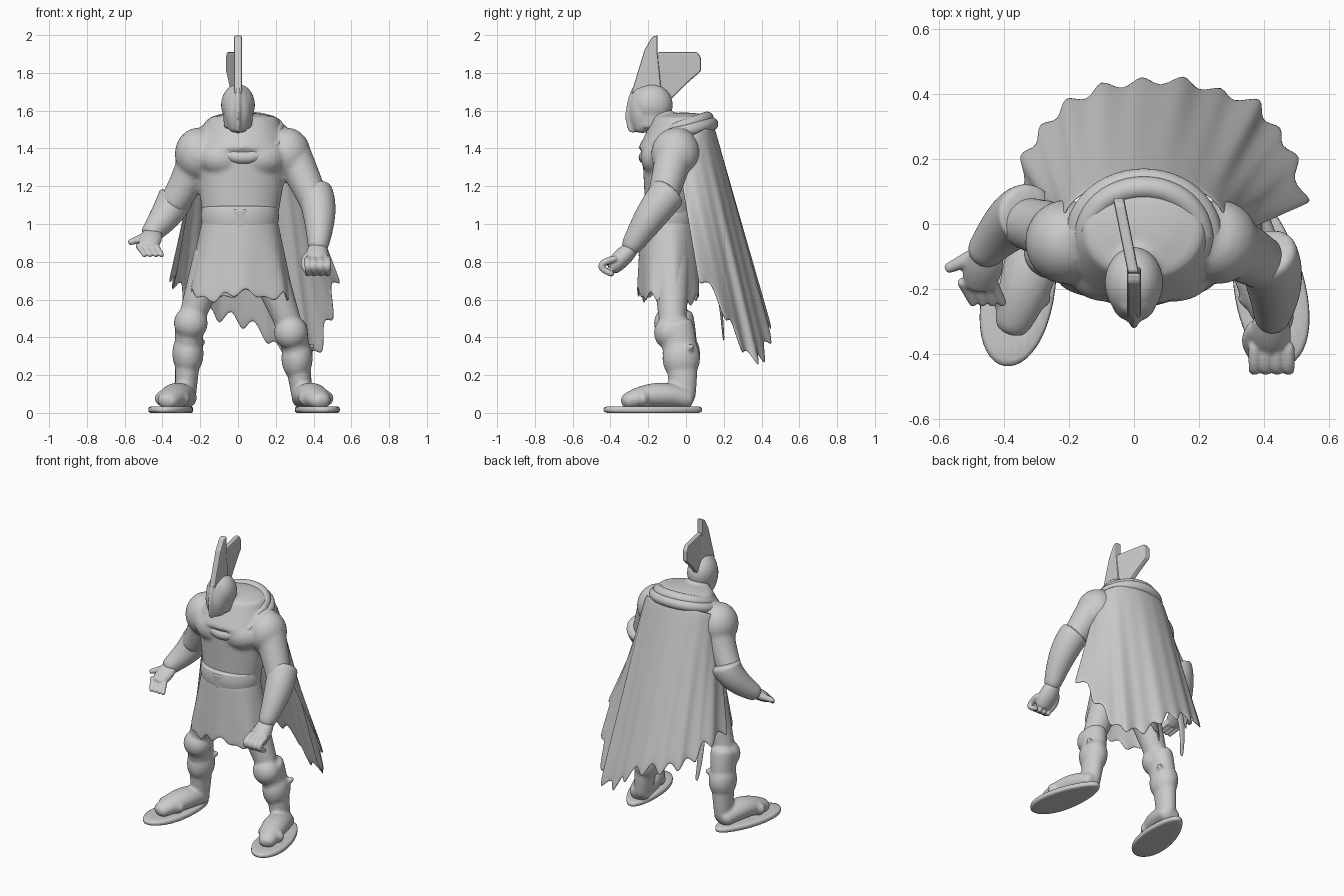
import bpy, bmesh, random
from math import sin, cos, pi, radians
from mathutils import Vector

if "Cube" in bpy.data.objects:
    bpy.data.objects.remove(bpy.data.objects["Cube"])
random.seed(4)

clay = bpy.data.materials.new("clay_grey")
clay.use_nodes = True
shade = (0.6, 0.6, 0.6, 1)
clay.diffuse_color = shade
clay.node_tree.nodes["Principled BSDF"].inputs["Base Color"].default_value = shade


def finish(name, bm, subsurf=2, thickness=0, smooth=True):
    """Turn a bmesh into a named object with its material and modifiers."""
    bmesh.ops.recalc_face_normals(bm, faces=bm.faces)
    mesh = bpy.data.meshes.new(name)
    bm.to_mesh(mesh)
    bm.free()
    mesh.materials.append(clay)
    for face in mesh.polygons:
        face.use_smooth = smooth
    part = bpy.data.objects.new(name, mesh)
    bpy.context.collection.objects.link(part)
    if thickness:
        solid = part.modifiers.new("thickness", "SOLIDIFY")
        solid.thickness = thickness
        solid.offset = 0
    if subsurf:
        soft = part.modifiers.new("softening", "SUBSURF")
        soft.levels = soft.render_levels = subsurf
    return part


def fuse(name, parts, voxel=.012, rounds=6):
    """Melt overlapping parts into one smooth body."""
    bm = bmesh.new()
    graph = bpy.context.evaluated_depsgraph_get()
    for part in parts:
        bm.from_mesh(part.evaluated_get(graph).to_mesh())
    for part in parts:
        bpy.data.objects.remove(part)
    body = finish(name, bm, subsurf=0)
    melt = body.modifiers.new("melt", "REMESH")
    melt.mode = "VOXEL"
    melt.voxel_size = voxel
    melt.use_smooth_shade = True
    relax = body.modifiers.new("relax", "SMOOTH")
    relax.iterations = rounds


def skin(name, rows, closed=True, caps=True, **options):
    """Bridge rows of points with quads."""
    bm = bmesh.new()
    grid = [[bm.verts.new(point) for point in row] for row in rows]
    for low, high in zip(grid, grid[1:]):
        for j in range(len(low) if closed else len(low) - 1):
            k = (j + 1) % len(low)
            bm.faces.new((low[j], low[k], high[k], high[j]))
    if caps:
        bm.faces.new(grid[0])
        bm.faces.new(grid[-1])
    return finish(name, bm, **options)


def ring(centre, across, up, sides):
    turns = [2 * pi * k / sides for k in range(sides)]
    return [centre + across * cos(a) + up * sin(a) for a in turns]


def tube(name, path, start, end, bulge=0, depth=1, flat=False, sides=12, steps=7, **options):
    """Tapered tube through two or three points; flat keeps its rings level."""
    first, last = Vector(path[0]), Vector(path[-1])
    middle = (first + last) / 2
    control = Vector(path[1]) * 2 - middle if len(path) > 2 else middle
    rows = []
    for i in range(steps + 1):
        f = i / steps
        centre = first.lerp(control, f).lerp(control.lerp(last, f), f)
        along = Vector((0, 0, 1)) if flat else (control - first).lerp(last - control, f).normalized()
        side = Vector((1, 0, 0))
        side = (side - along * along.dot(side)).normalized()
        radius = start + (end - start) * f + bulge * sin(pi * f)
        rows.append(ring(centre, side * radius, along.cross(side) * radius * depth, sides))
    return skin(name, rows, **options)


def ball(name, centre, size):
    bm = bmesh.new()
    bmesh.ops.create_uvsphere(bm, u_segments=24, v_segments=16, radius=1)
    bmesh.ops.scale(bm, vec=size, verts=bm.verts)
    bmesh.ops.translate(bm, vec=centre, verts=bm.verts)
    return finish(name, bm, subsurf=0)


def fin(name, outline, width, skew):
    """Upright plate from a side outline, its rear swung to the right."""
    bm = bmesh.new()
    base = bm.faces.new([bm.verts.new((-skew * (y + .16) - width / 2, y, z)) for y, z in outline])
    made = bmesh.ops.extrude_face_region(bm, geom=[base])["geom"]
    moved = [item for item in made if isinstance(item, bmesh.types.BMVert)]
    bmesh.ops.translate(bm, vec=(width, 0, 0), verts=moved)
    edge = finish(name, bm, subsurf=0, smooth=False).modifiers.new("soft_edge", "BEVEL")
    edge.width = .008
    edge.segments = 2


# Trunk, shoulders and upper arms, melted together
body = [
    tube("chest", [(.01, -.09, .9), (.02, -.06, 1.46)], .18, .27, depth=.66, flat=True, sides=20),
    tube("yoke", [(.02, -.06, 1.38), (.03, -.02, 1.58)], .26, .18, depth=.8, flat=True, sides=20),
    ball("mantle_top", (.03, -.01, 1.54), (.19, .17, .05)),
    tube("neck", [(.01, -.06, 1.45), (0, -.16, 1.6)], .09, .07),
    tube("left_arm", [(.26, -.05, 1.42), (.34, -.09, 1.26), (.42, -.14, 1.08)], .11, .08),
    tube("right_arm", [(-.2, -.05, 1.42), (-.26, -.02, 1.25), (-.36, .01, 1.08)], .11, .08)]
for side in (-1, 1):
    x = .025 + side * .235
    body.append(ball("shoulder", (x, -.055, 1.37), (.125, .13, .14)))
    body.append(tube("trapezius", [(.03 + side * .08, -.01, 1.52), (x, -.04, 1.4)], .07, .1))
    body.append(ball("pectoral", (.02 + side * .1, -.14, 1.35), (.13, .1, .1)))
fuse("upper_body", body)
tube("hips", [(0, -.08, .7), (0, -.08, 1)], .16, .19, depth=.6, flat=True)
tube("belt", [(.01, -.09, .98), (.01, -.09, 1.1)], .2, .2, bulge=.01, depth=.75, flat=True, sides=20)
tube("belt_buckle", [(.01, -.23, .98), (.01, -.23, 1.08)], .03, .05, depth=.4, flat=True)

# Scarf: sloping folds that dip at the chest
for name, spread, lift in (("scarf_lower_fold", 1.04, 0), ("scarf_upper_fold", .9, .03)):
    rows = []
    for k in range(25):
        a = 2 * pi * k / 24
        out = Vector((cos(a), sin(a), 0))
        height = 1.48 + lift + .05 * sin(a) - .08 * max(0, -sin(a)) ** 2
        centre = Vector((.03 + .2 * spread * cos(a), -.04 + .17 * spread * sin(a), height))
        rows.append(ring(centre, out * .04, Vector((0, 0, .04)), 8))
    skin(name, rows, caps=False, subsurf=1)

# Head: helmet bowl, sides and pointed face guard, then the crest
fuse("helmet", [
    ball("bowl", (0, -.18, 1.63), (.09, .11, .11)),
    tube("cheeks", [(0, -.18, 1.5), (0, -.18, 1.65)], .075, .09, depth=1.2, flat=True),
    tube("face_guard", [(0, -.23, 1.48), (0, -.23, 1.72)], .045, .045, bulge=.035, flat=True, sides=8),
    tube("nose_ridge", [(0, -.28, 1.48), (0, -.29, 1.6), (0, -.24, 1.74)], .012, .02, depth=2, flat=True)],
    voxel=.008, rounds=3)
fin("crest_blade", [(-.29, 1.69), (-.22, 1.92), (-.18, 1.99), (-.15, 2), (-.15, 1.9), (-.13, 1.7)], .042, 0)
fin("crest_plume", [(-.2, 1.7), (-.15, 1.91), (.06, 1.91), (.08, 1.88), (.08, 1.81), (0, 1.74), (-.08, 1.66)], .034, .2)

# Ragged skirt: folds deepen towards a hem of tips and notches
sides, steps = 30, 6
hem = [random.uniform(-.05, .03) + (.05 if k % 2 else -.05) for k in range(sides)]
rows = []
for i in range(steps + 1):
    f = i / steps
    row = []
    for k in range(sides):
        a = 2 * pi * k / sides
        fold = 1 + .05 * f * sin(7 * a)
        width, reach = (.195 + .085 * f) * fold, (.145 + .015 * f) * fold
        row.append(Vector((.01 + width * cos(a), -.09 + reach * sin(a), 1.02 - .4 * f + hem[k] * f ** 3)))
    rows.append(row)
skin("skirt", rows, caps=False, thickness=.012)

# Torn cape: hangs from the shoulders, longest at the rear left
columns, steps = 23, 9
upper, lower = [], []
for k in range(columns):
    f = k / (columns - 1)
    a = radians(205 - 230 * f)
    upper.append(Vector((.03 + .25 * cos(a), .14 * sin(a), 1.46 + .07 * sin(a))))
    a = pi * (1 - f)
    tip = Vector((.09 + .46 * cos(a), .07 + .4 * max(0, sin(a)) ** .8, 0))
    tip.z = .68 - .28 * sin(a) - .25 * max(0, sin(2 * a))
    if k % 2:
        tip.z += random.uniform(.12, .2)
        tip -= Vector((tip.x, tip.y, 0)) * .14
    else:
        tip *= random.uniform(.98, 1.06)
        tip.z -= .04
    lower.append(tip)
rows = [[top.lerp(tip, i / steps) for top, tip in zip(upper, lower)] for i in range(steps + 1)]
skin("cape", rows, closed=False, caps=False, thickness=.014)
tube("cape_shred", [(-.22, .16, .75), (-.24, .18, .6), (-.22, .2, .38)], .035, .012, depth=.4)

# Legs: thigh, knee guard, boot and foot melted together on a sandal sole
for side, knee_x, knee_z, ankle_x, toe_x in (("left", .28, .44, .345, .45), ("right", -.25, .49, -.28, -.385)):
    sign = 1 if side == "left" else -1
    knee = Vector((knee_x, -.07, knee_z))
    ankle = Vector((ankle_x, -.02, .04))
    toe = Vector((toe_x, -.34, .05))
    calf = (knee + ankle) / 2 + Vector((0, .02, .05))
    bridge = ankle.lerp(toe, .4) + Vector((0, 0, .05))
    fuse(side + "_leg", [
        tube("thigh", [(sign * .12, -.08, .86), knee], .115, .07),
        tube("shin", [knee + Vector((0, 0, .04)), calf, ankle], .088, .055, depth=1.25),
        ball("calf", calf, (.083, .1, .12)),
        ball("knee_guard", knee - Vector((0, .015, .015)), (.09, .085, .09)),
        tube("calf_tab", [calf, calf + Vector((.09, .06, .07))], .04, .015, sides=8),
        tube("foot", [ankle + Vector((0, .06, .02)), bridge, toe], .065, .05, bulge=.03, depth=.8),
        ball("strap", ankle.lerp(toe, .65) + Vector((0, 0, .03)), (.095, .045, .055))], voxel=.01, rounds=4)
    lean = (toe_x - ankle_x) / 2
    axis = Vector((lean, -.265, 0))
    across = Vector((.265, lean, 0)).normalized() * .11
    middle = Vector((ankle_x + lean + sign * .015, -.175, 0))
    rows = []
    for height, inset in ((0, .9), (0, 1), (.034, 1), (.034, .9)):
        row = []
        for k in range(24):
            a = 2 * pi * k / 24
            outline = axis * cos(a) + across * sin(a) * (1 + .2 * cos(a))
            row.append(middle + outline * inset + Vector((0, 0, height)))
        rows.append(row)
    skin(side + "_sole", rows, subsurf=1)

# Left forearm hangs forward and ends in a fist
tube("left_gauntlet", [(.4, -.08, 1.18), (.43, -.18, 1.05), (.42, -.31, .85)], .1, .05, bulge=.015)
fist = [tube("palm", [(.42, -.28, .88), (.42, -.4, .76)], .05, .05, bulge=.015, depth=.8),
        tube("thumb", [(.38, -.31, .84), (.35, -.36, .79), (.38, -.42, .74)], .025, .018, sides=8)]
for k in range(4):
    x = .37 + .035 * k
    fist.append(tube("finger", [(x, -.36, .82), (x, -.45, .78), (x, -.38, .73)], .021, .018, sides=8))
fuse("left_hand", fist, voxel=.006, rounds=2)

# Right forearm reaches out to the side with an open hand
tube("right_gauntlet", [(-.32, .03, 1.16), (-.38, 0, 1.05), (-.48, -.11, .93)], .1, .05, bulge=.012)
hand = [tube("palm", [(-.45, -.08, .96), (-.48, -.2, .87)], .05, .045, bulge=.015, depth=.6),
        tube("thumb", [(-.49, -.1, .93), (-.58, -.14, .9)], .03, .016, sides=8)]
for k in range(4):
    x = -.53 + .03 * k
    hand.append(tube("finger", [(x, -.17, .89), (x + .04, -.25, .83)], .02, .014, sides=8))
fuse("right_hand", hand, voxel=.006, rounds=2)
